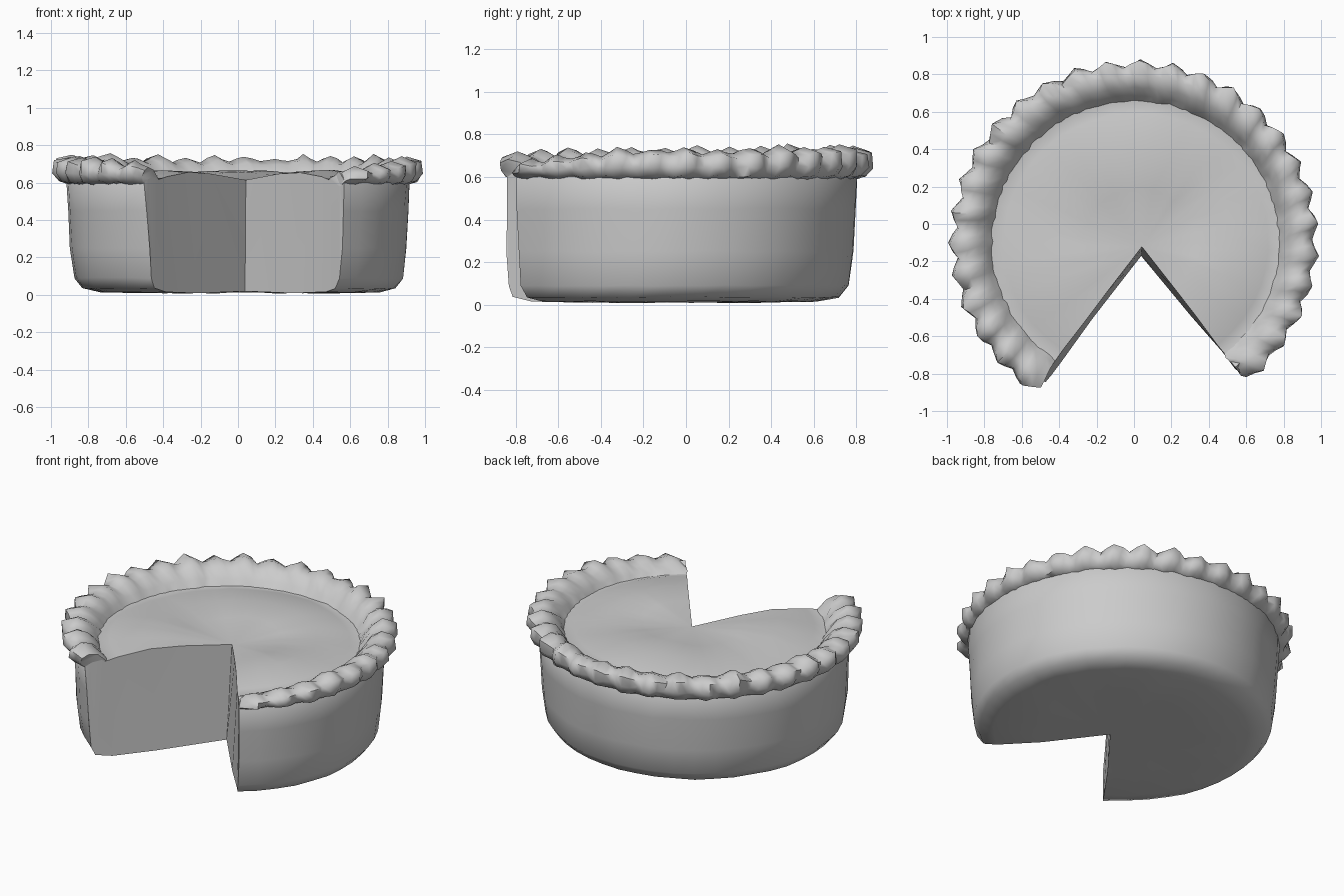
import bpy, bmesh, math, random
from mathutils import Vector

if "Cube" in bpy.data.objects:
    bpy.data.objects.remove(bpy.data.objects["Cube"])

random.seed(4)
CENTRE = Vector((0.0, -0.09, 0.0))
A0, A1 = math.radians(-52), math.radians(236.5)


def place(r, z, a):
    """Point of the pie at radius r, height z and angle a; the cut's inner corner leans out below."""
    tip = Vector((0.04, -0.03 - 0.05 * (1 - z / 0.64), 0))
    p = CENTRE + Vector((math.cos(a) * 1.01, math.sin(a) * 0.99, 0)) * r + tip * max(0, 1 - r / 0.95)
    p.z = z
    return p


def sweep(name, section, steps, jitter, smooth_angle):
    """Sweep a closed (r, z, angle offset) section around the uncut part and cap both ends."""
    bm = bmesh.new()
    rings = []
    for i in range(steps + 1):
        t = i / steps
        a = A0 + (A1 - A0) * t
        rings.append([bm.verts.new(place(r, z, a + da)) for r, z, da in section(i, t)])
    n = len(rings[0])
    for a, b in zip(rings, rings[1:]):
        for k in range(n):
            bm.faces.new((a[k], b[k], b[(k + 1) % n], a[(k + 1) % n]))
    caps = [bm.faces.new(rings[0]), bm.faces.new(rings[-1])]
    bmesh.ops.triangulate(bm, faces=caps)
    bmesh.ops.remove_doubles(bm, verts=bm.verts[:], dist=0.0005)
    for v in bm.verts:
        v.co += Vector([random.uniform(-jitter, jitter) for _ in range(3)])
    bmesh.ops.recalc_face_normals(bm, faces=bm.faces[:])
    mesh = bpy.data.meshes.new(name)
    bm.to_mesh(mesh)
    bm.free()
    ob = bpy.data.objects.new(name, mesh)
    bpy.context.collection.objects.link(ob)
    bpy.ops.object.select_all(action='DESELECT')
    ob.select_set(True)
    bpy.context.view_layer.objects.active = ob
    bpy.ops.object.shade_smooth_by_angle(angle=math.radians(smooth_angle))
    return ob


# Pie body: bottom, tapering wall, slightly domed filling and the two cut faces
def body_section(i, t):
    hump = 0.012 * math.sin(5 * t * math.pi)
    left = 1 if t == 1 else 0                # the left end flares out low down
    edge = 0.03 * left
    pts = [(0, 0.02, 0), (0.45, 0.01, edge * 0.6), (0.74, 0.015, edge),
           (0.83 + 0.02 * left, 0.035, edge), (0.87 + 0.01 * left, 0.09, edge),
           (0.89, 0.25, edge), (0.9, 0.45, edge * 0.5), (0.91, 0.61, 0),
           (0.86, 0.66, 0), (0.78, 0.615, 0), (0.70, 0.63 + hump * 0.5, 0),
           (0.5, 0.655 + hump, 0), (0.3, 0.645 + hump, 0), (0, 0.615, 0),
           (0, 0.4, 0), (0, 0.2, 0)]
    return pts


sweep("pie_body", body_section, 36, 0.003, 60)


# Crimped crust rim: slanted pleats, lower beside the cut
PLEATS, SUB = 28, 4
lift = [random.uniform(-0.015, 0.01) for _ in range(PLEATS + 1)]


def rim_section(i, t):
    end = min(1, min(t, 1 - t) / 0.17)
    drop = (0.055 if t < 0.5 else 0.03) * (1 - end) ** 1.2
    w = (0.0, 0.55, 1.0, 0.5)[i % SUB]       # pleat height
    h = lift[i // SUB] * w - drop
    slant = 0.05
    return [(0.755, 0.61, 0),
            (0.785, 0.655 + 0.5 * h, -slant * 0.3),
            (0.83, 0.695 + 0.02 * w + h, 0),
            (0.89, 0.71 + 0.035 * w + h, slant * 0.3),
            (0.93 + 0.045 * w, 0.69 + 0.03 * w + h, slant * 0.5),
            (0.94 + 0.04 * w, 0.65 + 0.5 * h, slant * 0.3),
            (0.925 + 0.025 * w, 0.605, 0),
            (0.88, 0.585, 0)]


sweep("crust_rim", rim_section, PLEATS * SUB, 0.006, 60)
